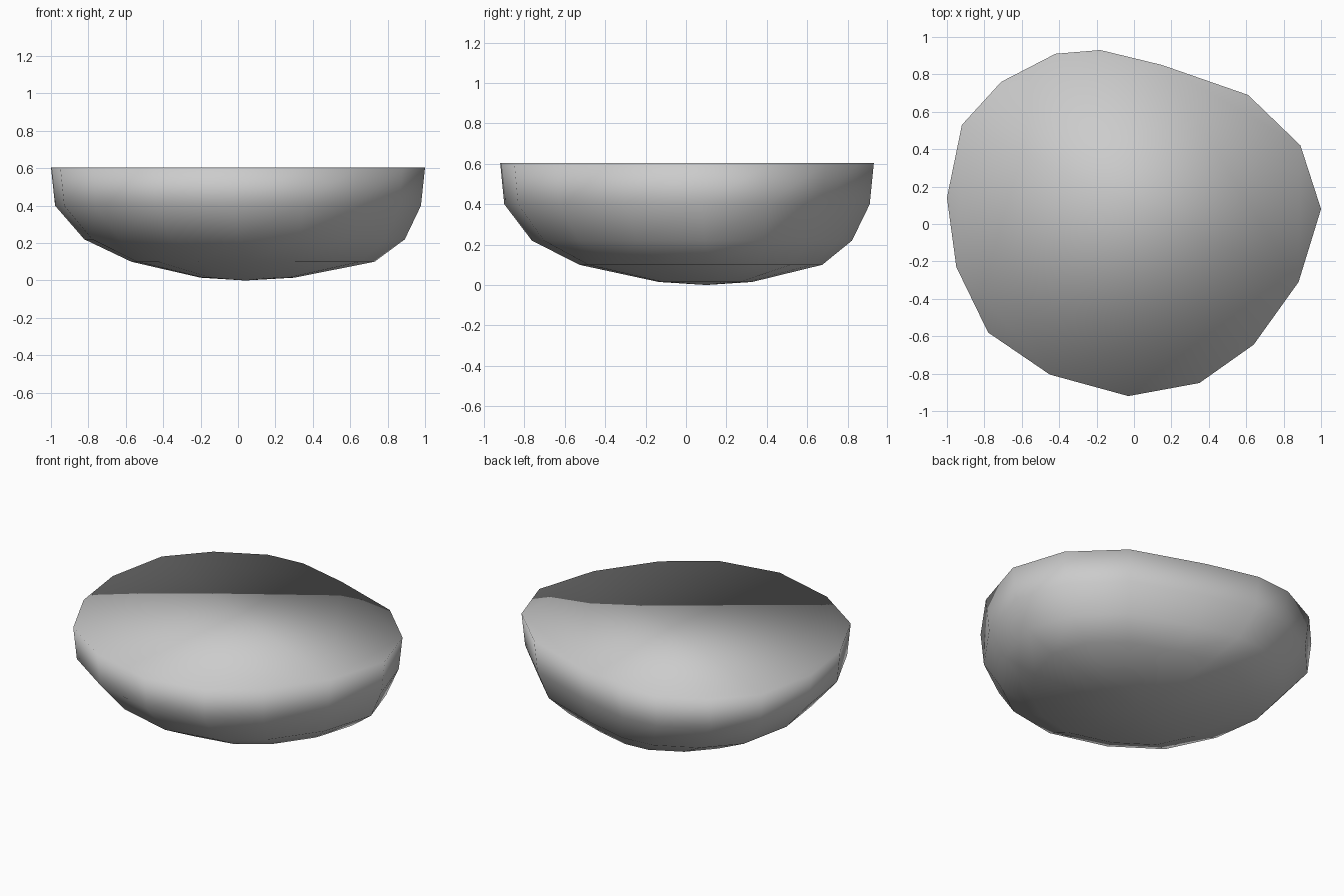
import bpy, bmesh

if "Cube" in bpy.data.objects:
    bpy.data.objects.remove(bpy.data.objects["Cube"])

# Irregular 16-sided outline of the flat top, counter-clockwise
OUTLINE = [(1.0, 0.08), (0.89, 0.42), (0.61, 0.69), (0.15, 0.85),
           (-0.18, 0.93), (-0.42, 0.91), (-0.71, 0.76), (-0.92, 0.53),
           (-1.0, 0.14), (-0.95, -0.23), (-0.78, -0.58), (-0.45, -0.805),
           (-0.03, -0.92), (0.35, -0.85), (0.64, -0.645), (0.88, -0.31)]

# Rings from bottom to top: height, scale, centre x, centre y
RINGS = [(0.015, 0.25, 0.05, 0.095), (0.10, 0.65, 0.08, 0.07),
         (0.22, 0.857, 0.035, 0.025), (0.40, 0.978, 0.0, 0.0),
         (0.605, 1.0, 0.0, 0.0)]

bm = bmesh.new()
rings = [[bm.verts.new((cx + s * x, cy + s * y, z)) for x, y in OUTLINE]
         for z, s, cx, cy in RINGS]
tip = bm.verts.new((0.04, 0.10, 0.0))
n = len(OUTLINE)

# Rounded underside and side walls
for i in range(n):
    j = (i + 1) % n
    bm.faces.new((tip, rings[0][j], rings[0][i]))
    for low, high in zip(rings, rings[1:]):
        bm.faces.new((low[i], low[j], high[j], high[i]))

# Flat top
bm.faces.new(rings[-1])

# Smooth shading throughout, including across the rim
for f in bm.faces:
    f.smooth = True
bmesh.ops.recalc_face_normals(bm, faces=bm.faces)

mesh = bpy.data.meshes.new("rounded_stone")
bm.to_mesh(mesh)
bm.free()
bpy.context.collection.objects.link(bpy.data.objects.new("rounded_stone", mesh))
